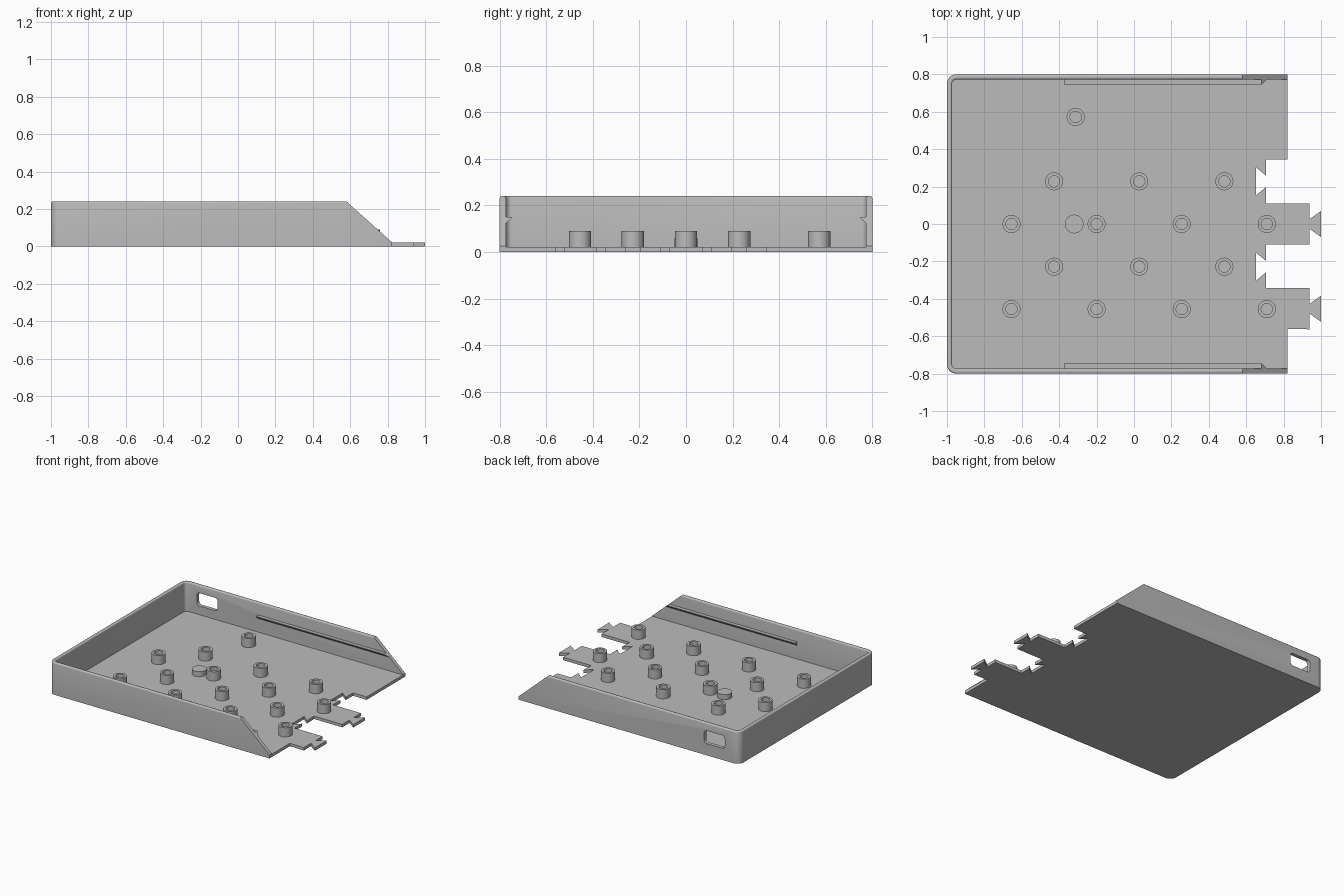
import bpy, bmesh
from math import sin, cos, pi, radians
from mathutils import Vector

if "Cube" in bpy.data.objects:
    bpy.data.objects.remove(bpy.data.objects["Cube"], do_unlink=True)

FLOOR, TOP, END, HALF, WALL = 0.022, 0.24, 0.82, 0.8, 0.027

grey = bpy.data.materials.new("plain grey")
grey.use_nodes = True
grey.diffuse_color = (0.5, 0.5, 0.5, 1)
grey.node_tree.nodes["Principled BSDF"].inputs["Base Color"].default_value = (0.5, 0.5, 0.5, 1)


def finish(bm, name):
    bmesh.ops.recalc_face_normals(bm, faces=bm.faces)
    mesh = bpy.data.meshes.new(name)
    bm.to_mesh(mesh)
    bm.free()
    obj = bpy.data.objects.new(name, mesh)
    bpy.context.collection.objects.link(obj)
    mesh.materials.append(grey)
    return obj


def smooth(obj):
    bpy.ops.object.select_all(action='DESELECT')
    obj.select_set(True)
    bpy.context.view_layer.objects.active = obj
    bpy.ops.object.shade_smooth_by_angle(angle=radians(35))


def prism(points, offset):
    """Closed outline of 3D points extruded along an offset."""
    bm = bmesh.new()
    face = bm.faces.new([bm.verts.new(p) for p in points])
    ext = bmesh.ops.extrude_face_region(bm, geom=[face])
    verts = [g for g in ext["geom"] if isinstance(g, bmesh.types.BMVert)]
    bmesh.ops.translate(bm, verts=verts, vec=offset)
    return bm


def arc(cx, cy, r, start, end, steps=8):
    angles = [radians(start + (end - start) * i / steps) for i in range(steps + 1)]
    return [(cx + r * cos(a), cy + r * sin(a)) for a in angles]


def u_path(inset, radius):
    """Open tray outline, from the +y end round the closed side to the -y end."""
    x, y = -1 + inset, HALF - inset
    return ([(END, y)] + arc(x + radius, y - radius, radius, 90, 180)
            + arc(x + radius, -y + radius, radius, 180, 270) + [(END, -y)])


def trim_slope(bm):
    """Cut away everything above the sloping wall ends."""
    bmesh.ops.recalc_face_normals(bm, faces=bm.faces)
    a, b = Vector((0.58, 0, TOP)), Vector((END, 0, 0.025))
    d = b - a
    bmesh.ops.bisect_plane(bm, geom=bm.verts[:] + bm.edges[:] + bm.faces[:], plane_co=a,
                           plane_no=(-d.z, 0, d.x), clear_outer=True)
    bmesh.ops.holes_fill(bm, edges=[e for e in bm.edges if e.is_boundary], sides=0)


# Floor with interlocking tabs and sockets along the open edge
def tab(y):
    return [(0.705, y - 0.11), (0.937, y - 0.11), (0.937, y - 0.025), (1, y - 0.07),
            (1, y + 0.07), (0.937, y + 0.025), (0.937, y + 0.11), (0.705, y + 0.11)]


def socket(y):
    return [(0.707, y - 0.03), (0.652, y - 0.075), (0.652, y + 0.075), (0.707, y + 0.03)]


edge = [(END, -0.56)] + tab(-0.453)[1:] + socket(-0.228) + tab(0) + socket(0.228)
edge += [(0.707, 0.345), (END, 0.345)]
floor_outline = [(x, y, 0) for x, y in u_path(0, 0.05) + edge]
smooth(finish(prism(floor_outline, (0, 0, FLOOR)), "floor"))

# Three-sided wall with softened rim and sloping ends
outline = u_path(0, 0.05) + u_path(WALL, 0.025)[::-1]
bm = prism([(x, y, FLOOR) for x, y in outline], (0, 0, TOP - FLOOR))
rim = [e for e in bm.edges if all(v.co.z > TOP - 0.001 for v in e.verts)
       and not all(v.co.x > END - 0.001 for v in e.verts)]
bmesh.ops.bevel(bm, geom=rim, offset=0.009, segments=3, profile=0.5, affect='EDGES')
trim_slope(bm)
wall = finish(bm, "wall")

# Rounded opening through the +y wall
hx, hz, r = 0.085, 0.048, 0.022
hole = []
for i, (sx, sz) in enumerate([(1, 1), (-1, 1), (-1, -1), (1, -1)]):
    hole += arc(-0.795 + sx * (hx - r), 0.135 + sz * (hz - r), r, i * 90, i * 90 + 90, 5)
cutter = finish(prism([(x, 0.7, z) for x, z in hole], (0, 0.2, 0)), "opening_cutter")
cutter.hide_render = True
cut = wall.modifiers.new("opening", 'BOOLEAN')
cut.operation = 'DIFFERENCE'
cut.solver = 'EXACT'
cut.object = cutter
bpy.context.view_layer.objects.active = wall
bpy.ops.object.modifier_apply(modifier=cut.name)
bpy.data.objects.remove(cutter, do_unlink=True)
smooth(wall)

# Retaining ribs inside both long walls
for side, name in ((1, "rib_back"), (-1, "rib_front")):
    profile = [(0.78, 0.15), (0.747, 0.15), (0.747, 0.146), (0.775, 0.122), (0.78, 0.122)]
    bm = prism([(-0.375, side * y, z) for y, z in profile], (1.15, 0, 0))
    trim_slope(bm)
    finish(bm, name)


# Mounting posts
def lathe(name, x, y, profile, sides=32):
    bm = bmesh.new()
    rings = [[bm.verts.new((x + r * cos(2 * pi * i / sides), y + r * sin(2 * pi * i / sides), z))
              for i in range(sides)] for r, z in profile]
    for a, b in zip(rings, rings[1:]):
        for i in range(sides):
            j = (i + 1) % sides
            bm.faces.new((a[i], a[j], b[j], b[i]))
    return bm, rings


post_profile = [(0.048, FLOOR), (0.048, 0.09), (0.03, 0.09), (0.03, FLOOR)]
spots = [(-0.312, 0.572)]
for row in (0.228, -0.228):
    spots += [(-0.427 + 0.455 * i, row) for i in range(3)]
for row in (0, -0.455):
    spots += [(-0.655 + 0.455 * i, row) for i in range(4)]
for n, (x, y) in enumerate(spots):
    bm, rings = lathe("post", x, y, post_profile)
    smooth(finish(bm, f"post_{n + 1}"))

# Solid low disc
bm, rings = lathe("disc", -0.32, 0, [(0.05, FLOOR), (0.05, 0.06)])
bm.faces.new(rings[-1])
smooth(finish(bm, "low_disc"))
